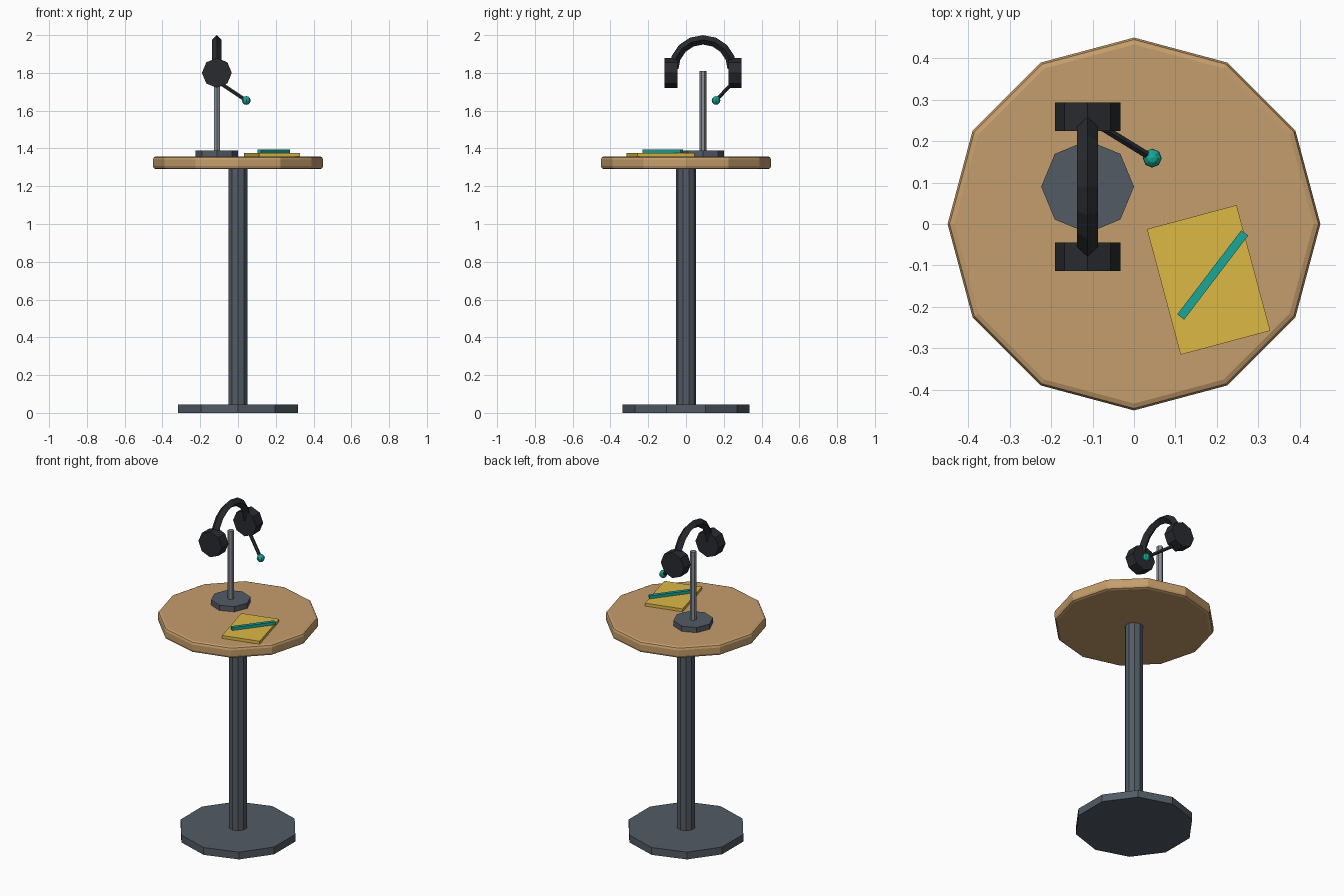
import bpy, bmesh
from math import sin, cos, pi, radians
from mathutils import Vector

if "Cube" in bpy.data.objects:
    bpy.data.objects.remove(bpy.data.objects["Cube"])


def material(name, rgb):
    m = bpy.data.materials.new(name)
    m.diffuse_color = (*rgb, 1)
    m.use_nodes = True
    m.node_tree.nodes["Principled BSDF"].inputs["Base Color"].default_value = m.diffuse_color
    return m


WOOD = material("wood", (0.56, 0.34, 0.15))
STEEL = material("dark_steel", (0.085, 0.105, 0.13))
ROD = material("light_steel", (0.25, 0.27, 0.30))
BLACK = material("black_plastic", (0.022, 0.024, 0.029))
YELLOW = material("yellow_paper", (0.72, 0.48, 0.06))
TEAL = material("teal", (0.01, 0.38, 0.31))


def finish(ob, name, mat):
    ob.name = ob.data.name = name
    ob.data.materials.append(mat)
    return ob


def rod(name, a, b, radius, sides, mat):
    """Flat-sided cylinder running from point a to point b."""
    a, b = Vector(a), Vector(b)
    d = b - a
    bpy.ops.mesh.primitive_cylinder_add(vertices=sides, radius=radius,
                                        depth=d.length, location=(a + b) / 2)
    ob = bpy.context.object
    if d.x or d.y:
        ob.rotation_euler = d.to_track_quat('Z', 'Y').to_euler()
    return finish(ob, name, mat)


def slab(name, centre, size, angle, mat):
    bpy.ops.mesh.primitive_cube_add(size=1, location=centre,
                                    rotation=(0, 0, radians(angle)))
    ob = bpy.context.object
    ob.scale = size
    return finish(ob, name, mat)


# Table: foot, column and bevelled twelve-sided top
rod("table_foot", (0, 0, 0), (0, 0, 0.045), 0.335, 10, STEEL)
rod("table_column", (0, 0, 0.04), (0, 0, 1.30), 0.052, 10, STEEL)
top = rod("table_top", (0, 0, 1.29), (0, 0, 1.358), 0.45, 12, WOOD)
bevel = top.modifiers.new("rounded_rim", 'BEVEL')
bevel.width = 0.016
bevel.segments = 2
bevel.limit_method = 'ANGLE'
bevel.angle_limit = radians(50)

# Headphone stand
SX, SY = -0.112, 0.09
rod("stand_foot", (SX, SY, 1.355), (SX, SY, 1.39), 0.112, 8, STEEL)
rod("stand_rod", (SX, SY, 1.385), (SX, SY, 1.81), 0.018, 6, ROD)

# Ear cups on both sides of the stand
for side, label in ((-1, "front"), (1, "back")):
    rod(label + "_ear_cup", (SX, SY + side * 0.135, 1.80),
        (SX, SY + side * 0.203, 1.80), 0.079, 8, BLACK)

# Headband: half ring with a diamond cross-section
R, r, N, S = 0.155, 0.025, 8, 4
bm = bmesh.new()
rings = []
for i in range(N + 1):
    t = pi * i / N
    ring = []
    for j in range(S):
        u = 2 * pi * j / S
        q = R + r * cos(u)
        ring.append(bm.verts.new((SX + r * sin(u), SY + q * cos(t), 1.82 + q * sin(t))))
    rings.append(ring)
for a, b in zip(rings, rings[1:]):
    for j in range(S):
        k = (j + 1) % S
        bm.faces.new((a[j], a[k], b[k], b[j]))
bm.faces.new(rings[0])
bm.faces.new(rings[-1])
bmesh.ops.recalc_face_normals(bm, faces=bm.faces)
mesh = bpy.data.meshes.new("headband")
bm.to_mesh(mesh)
bm.free()
band = bpy.data.objects.new("headband", mesh)
bpy.context.collection.objects.link(band)
finish(band, "headband", BLACK)

# Microphone boom and tip
tip = (0.044, 0.159, 1.654)
rod("microphone_boom", (-0.112, 0.255, 1.757), tip, 0.010, 6, BLACK)
bpy.ops.mesh.primitive_uv_sphere_add(segments=8, ring_count=6, radius=0.023, location=tip)
finish(bpy.context.object, "microphone_tip", TEAL)

# Notepad with a pen lying on it
slab("notepad", (0.18, -0.135, 1.3665), (0.224, 0.314, 0.019), 15, YELLOW)
slab("pen", (0.19, -0.123, 1.385), (0.255, 0.021, 0.018), 52.7, TEAL)
